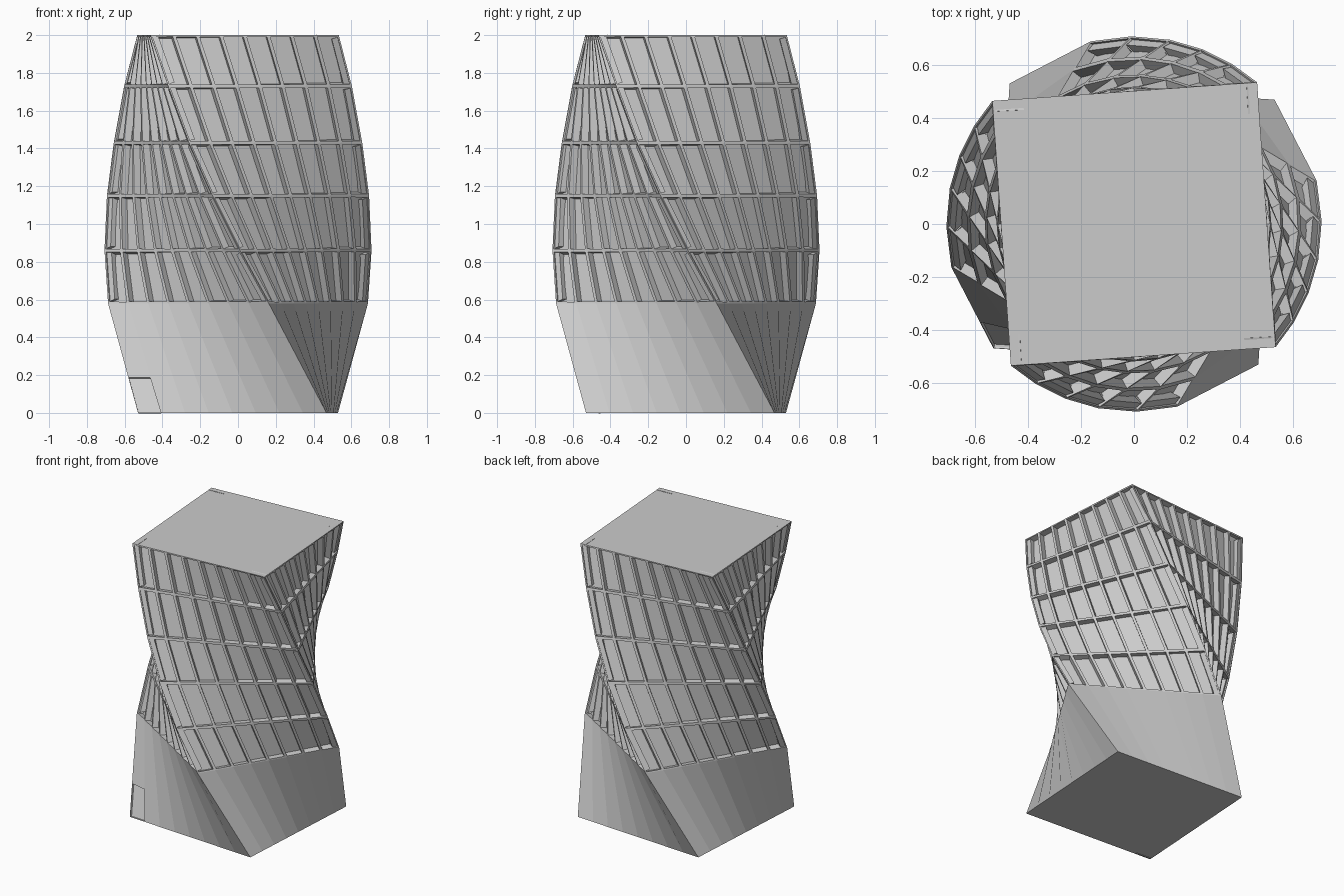
import bpy, bmesh, math
from mathutils import Vector

if "Cube" in bpy.data.objects:
    bpy.data.objects.remove(bpy.data.objects["Cube"])

R = 0.707          # corner radius of the square plan
SEG = 8            # window bays per side
# floor level -> corner angle in degrees
LEVELS = [(0, 41.5), (0.58, 13.3), (0.86, 0.8), (1.15, -11),
          (1.43, -21.5), (1.73, -31.5), (2.0, -41)]


def ring_points(z, deg):
    """Square outline split into SEG bays per side."""
    c = [Vector((R * math.cos(math.radians(deg + 90 * k)),
                 R * math.sin(math.radians(deg + 90 * k)), z)) for k in range(4)]
    return [c[k].lerp(c[(k + 1) % 4], s / SEG) for k in range(4) for s in range(SEG)]


def recess(bm, faces, rim, depth):
    """Inset each face separately, then sink it."""
    bmesh.ops.inset_individual(bm, faces=faces, thickness=rim, depth=0, use_even_offset=True)
    bmesh.ops.inset_individual(bm, faces=faces, thickness=0, depth=-depth)


# Twisted tower shell
bm = bmesh.new()
rings = [[bm.verts.new(p) for p in ring_points(z, a)] for z, a in LEVELS]
n = 4 * SEG
windows, door = [], None
for i in range(len(rings) - 1):
    lo, hi = rings[i], rings[i + 1]
    for j in range(n):
        k = (j + 1) % n
        if i == 0 and j == 2 * SEG:
            # door bay at the front left corner
            t = 0.19 / 0.58
            a = bm.verts.new(lo[j].co.lerp(hi[j].co, t))
            b = bm.verts.new(lo[k].co.lerp(hi[k].co, t))
            door = bm.faces.new((lo[j], lo[k], b, a))
            bm.faces.new((a, b, hi[k], hi[j]))
            continue
        f = bm.faces.new((lo[j], lo[k], hi[k], hi[j]))
        if i > 0:
            windows.append(f)

# Roof and base
bm.faces.new(rings[-1])
bm.faces.new(rings[0][::-1])

# Sunken windows and door
bm.normal_update()
recess(bm, windows, 0.009, 0.04)
recess(bm, [door], 0.003, 0.015)

mesh = bpy.data.meshes.new("twisted_tower")
bm.to_mesh(mesh)
bm.free()
tower = bpy.data.objects.new("twisted_tower", mesh)
bpy.context.collection.objects.link(tower)
